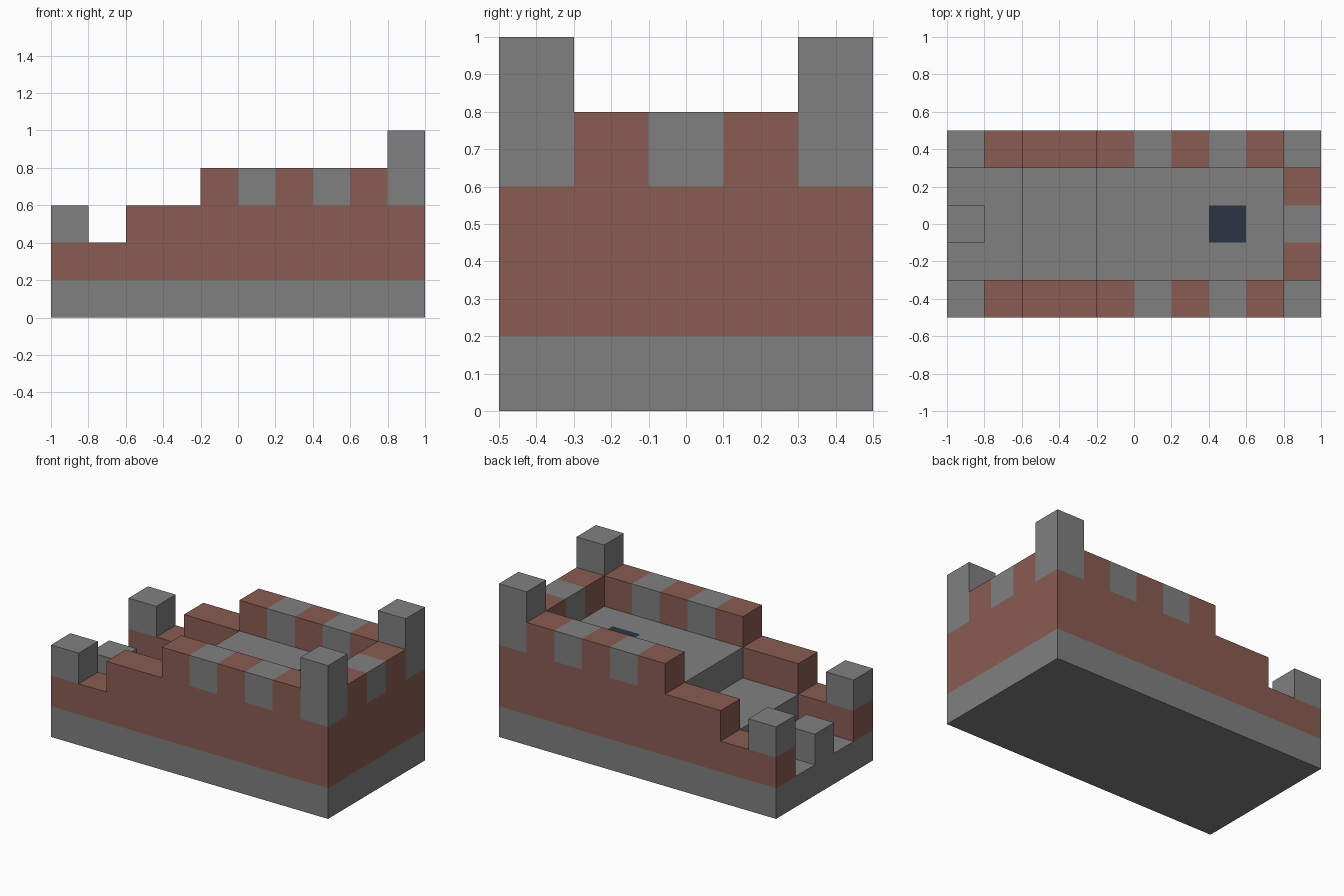
import bpy
import bmesh
from mathutils import Vector

cube = bpy.data.objects.get("Cube")
if cube:
    bpy.data.objects.remove(cube, do_unlink=True)


def material(name, color):
    m = bpy.data.materials.new(name)
    m.use_nodes = True
    m.diffuse_color = (*color, 1)
    bsdf = m.node_tree.nodes["Principled BSDF"]
    bsdf.inputs["Base Color"].default_value = (*color, 1)
    bsdf.inputs["Roughness"].default_value = 0.9
    return m


STONE = material("grey stone", (0.216, 0.216, 0.216))
BRICK = material("red brick", (0.25, 0.107, 0.084))
DARK = material("dark hatch", (0.025, 0.036, 0.055))


def block(name, profile, y0, y1, mats, cuts=(), rule=None):
    """Extrude an x-z profile from y0 to y1, slice it, then colour faces by a rule."""
    bm = bmesh.new()
    face = bm.faces.new([bm.verts.new((x, y0, z)) for x, z in profile])
    grown = bmesh.ops.extrude_face_region(bm, geom=[face])["geom"]
    verts = [v for v in grown if isinstance(v, bmesh.types.BMVert)]
    bmesh.ops.translate(bm, vec=(0, y1 - y0, 0), verts=verts)
    for axis, value in cuts:
        normal = Vector([float(a == axis) for a in "xyz"])
        geom = bm.verts[:] + bm.edges[:] + bm.faces[:]
        bmesh.ops.bisect_plane(bm, geom=geom, plane_co=normal * value, plane_no=normal)
    bmesh.ops.recalc_face_normals(bm, faces=bm.faces)
    if rule:
        for f in bm.faces:
            f.material_index = int(rule(f.calc_center_bounds()))
    mesh = bpy.data.meshes.new(name)
    bm.to_mesh(mesh)
    bm.free()
    for m in mats:
        mesh.materials.append(m)
    obj = bpy.data.objects.new(name, mesh)
    bpy.context.collection.objects.link(obj)
    return obj


def rect(x0, x1, z0, z1):
    return [(x0, z0), (x1, z0), (x1, z1), (x0, z1)]


# Foundation slab and the small post at the entrance
block("foundation", rect(-1, 1, 0, 0.2), -0.5, 0.5, [STONE])
block("entrance_post", rect(-1, -0.8, 0.2, 0.4), -0.1, 0.1, [STONE])

# Stepped courtyard floor with a flush dark hatch
floor = [(-0.6, 0.2), (0.8, 0.2), (0.8, 0.6), (-0.2, 0.6), (-0.2, 0.4), (-0.6, 0.4)]
block("courtyard_floor", floor, -0.3, 0.3, [STONE, DARK],
      [("x", 0.4), ("x", 0.6), ("y", -0.1), ("y", 0.1)],
      lambda c: 0.4 < c.x < 0.6 and abs(c.y) < 0.05 and c.z > 0.59)

# Stepped side walls with grey stone bands, and a tower on each end
wall = [(-1, 0.2), (1, 0.2), (1, 0.6), (0.8, 0.6), (0.8, 0.8), (-0.2, 0.8),
        (-0.2, 0.6), (-0.6, 0.6), (-0.6, 0.4), (-1, 0.4)]
for side, s in (("left", -1), ("right", 1)):
    y0, y1 = sorted((0.3 * s, 0.5 * s))
    label = "back" if s > 0 else "front"
    block(label + "_wall", wall, y0, y1, [BRICK, STONE],
          [("x", 0), ("x", 0.2), ("x", 0.4), ("x", 0.6), ("z", 0.6)],
          lambda c: c.z > 0.61 and (0 < c.x < 0.2 or 0.4 < c.x < 0.6))
    block(label + "_tall_tower", rect(0.8, 1, 0.6, 1), y0, y1, [STONE])
    block(label + "_short_tower", rect(-1, -0.8, 0.4, 0.6), y0, y1, [STONE])

# End wall between the tall towers, with one grey band
block("end_wall", rect(0.8, 1, 0.2, 0.8), -0.3, 0.3, [BRICK, STONE],
      [("y", -0.1), ("y", 0.1), ("z", 0.6)],
      lambda c: c.z > 0.61 and abs(c.y) < 0.05)
